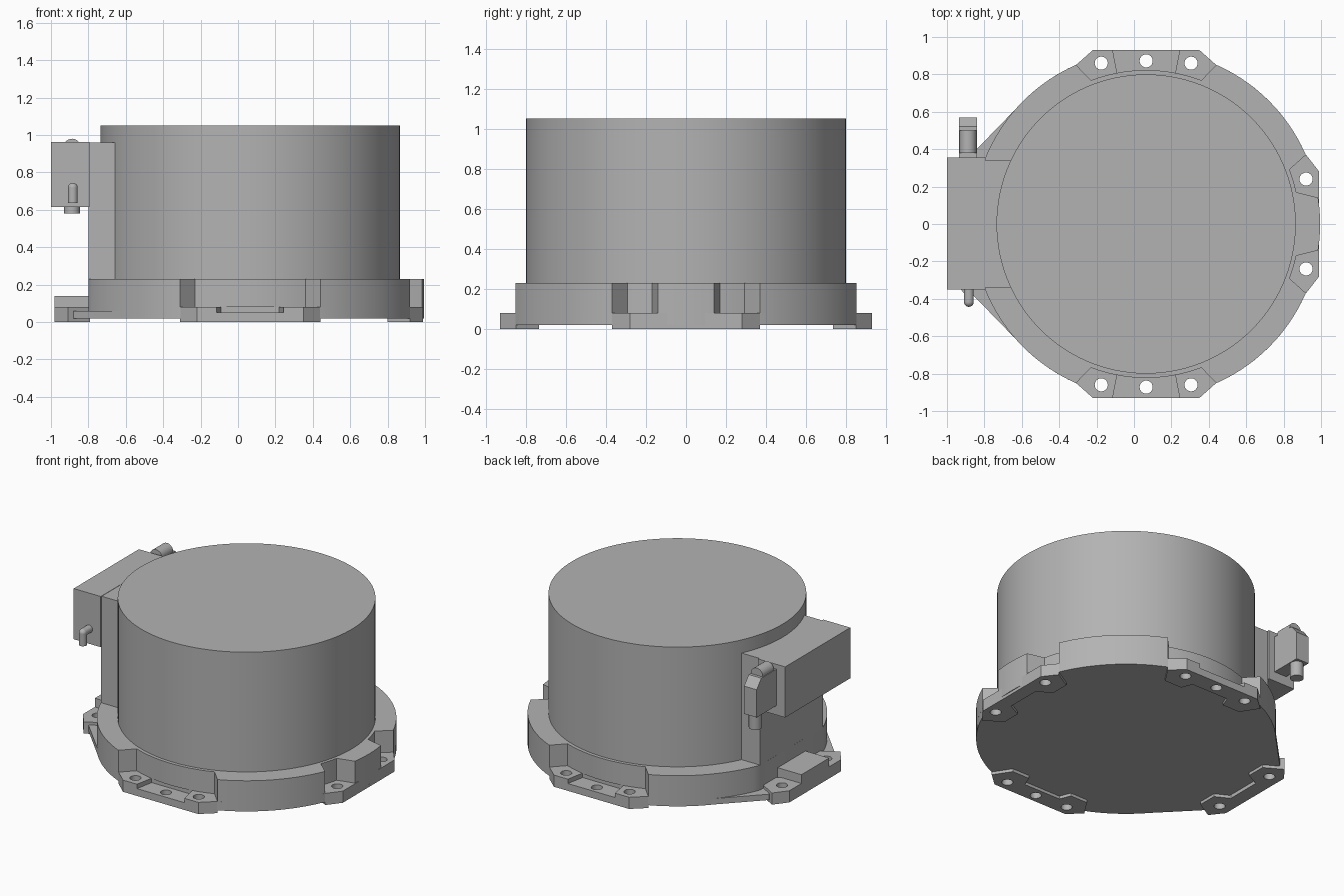
import bpy
import bmesh
from math import cos, sin, radians
from mathutils import Matrix, Vector

cube = bpy.data.objects.get("Cube")
if cube:
    bpy.data.objects.remove(cube)

CX = 0.065      # drum axis
R = 0.93        # flange radius

grey = bpy.data.materials.new("plain grey")
grey.use_nodes = True
grey.diffuse_color = (0.45, 0.45, 0.45, 1)
grey.node_tree.nodes["Principled BSDF"].inputs["Base Color"].default_value = grey.diffuse_color


def arc(r, a0, a1):
    n = max(2, round(abs(a1 - a0) / 3))
    angles = [radians(a0 + (a1 - a0) * i / n) for i in range(n + 1)]
    return [(r * cos(a), r * sin(a)) for a in angles]


def mirrored(half):
    """Close a +y half outline with its -y reflection."""
    return half + [(x, -y) for x, y in reversed(half) if abs(y) > 1e-5]


def add_prism(bm, outline, z0, z1):
    """Extrude an outline, given about the drum axis, from z0 to z1."""
    face = bm.faces.new([bm.verts.new((x + CX, y, z0)) for x, y in outline])
    new = bmesh.ops.extrude_face_region(bm, geom=[face])["geom"]
    verts = [g for g in new if isinstance(g, bmesh.types.BMVert)]
    bmesh.ops.translate(bm, verts=verts, vec=(0, 0, z1 - z0))


def add_rod(bm, a, b, r, n=24):
    a, b = Vector(a), Vector(b)
    turn = (b - a).to_track_quat("Z", "Y").to_matrix().to_4x4()
    bmesh.ops.create_cone(bm, cap_ends=True, segments=n, radius1=r, radius2=r,
                          depth=(b - a).length,
                          matrix=Matrix.Translation((a + b) / 2) @ turn)


def finish(mesh):
    mesh.shade_smooth()
    mesh.set_sharp_from_angle(angle=radians(30))


def make(name, bm):
    bmesh.ops.recalc_face_normals(bm, faces=bm.faces)
    mesh = bpy.data.meshes.new(name)
    bm.to_mesh(mesh)
    bm.free()
    mesh.materials.append(grey)
    finish(mesh)
    obj = bpy.data.objects.new(name, mesh)
    bpy.context.collection.objects.link(obj)
    return obj


def prism(name, outline, z0, z1):
    bm = bmesh.new()
    add_prism(bm, outline, z0, z1)
    return make(name, bm)


def box(name, x0, x1, y0, y1, z0, z1):
    outline = [(x0 - CX, y0), (x1 - CX, y0), (x1 - CX, y1), (x0 - CX, y1)]
    return prism(name, outline, z0, z1)


# Drum
prism("drum", arc(0.8, 0, 357), 0.03, 1.05)

# Upper flange, notched above each mounting pad and cut flat on the box side
flange = (arc(R, 0, 8.7) + arc(0.82, 12, 20.8) + arc(R, 23.4, 66.2)
          + arc(0.823, 69, 111) + arc(R, 113.8, 158.5))
prism("upper_flange", mirrored(flange), 0.08, 0.23)

# Lower plate and its straight-sided skirt towards the box
base_parts = [
    prism("base_plate", mirrored(arc(R, 0, 158.5)), 0.02, 0.08),
    prism("base_skirt", mirrored(arc(R, 0, 139) + [(-0.945, 0.36)]), 0.02, 0.06),
]

# Mounting pads
end_pad = [(0.375, 0.85), (0.285, 0.93), (-0.285, 0.93), (-0.375, 0.85), (-0.3, 0.735),
           (-0.17, 0.735), (-0.14, 0.81), (0.14, 0.81), (0.17, 0.735), (0.3, 0.735)]
side_pad = mirrored([(0.83, 0.12), (0.735, 0.17), (0.735, 0.3), (0.855, 0.37), (0.925, 0.28)])
box_pad = [(-x - 0.12, y) for x, y in side_pad]
base_parts += [
    prism("back_pad", end_pad, 0, 0.08),
    prism("front_pad", [(x, -y) for x, y in end_pad], 0, 0.08),
    prism("left_pad", side_pad, 0, 0.08),
    prism("right_pad", box_pad, 0, 0.08),
]
box("right_pad_block", -0.98, -0.79, -0.15, 0.15, 0.07, 0.14)

# Bolt holes and shallow centre pockets
cut = bmesh.new()
for s in (1, -1):
    for x, y in [(-0.24, 0.86), (0, 0.872), (0.24, 0.86), (0.855, 0.24), (-0.96, 0.24)]:
        add_rod(cut, (x + CX, s * y, -0.1), (x + CX, s * y, 0.2), 0.035)
    pocket = [(-0.185, 0.96), (-0.155, 0.805), (0.155, 0.805), (0.185, 0.96)]
    add_prism(cut, [(x, s * y) for x, y in pocket], 0.05, 0.15)
cutter = make("hole_cutter", cut)
cutter.hide_render = True
for part in base_parts:
    mod = part.modifiers.new("holes", "BOOLEAN")
    mod.operation = "DIFFERENCE"
    mod.solver = "EXACT"
    mod.use_self = True
    mod.object = cutter
graph = bpy.context.evaluated_depsgraph_get()
cut_meshes = [bpy.data.meshes.new_from_object(p.evaluated_get(graph)) for p in base_parts]
for part, mesh in zip(base_parts, cut_meshes):
    part.modifiers.clear()
    part.data = mesh
    finish(mesh)
bpy.data.objects.remove(cutter)

# Bracket between drum and junction box
box("box_bracket", -0.8, -0.6, -0.34, 0.34, 0.06, 0.96)
box("junction_box", -1.0, -0.795, -0.35, 0.355, 0.615, 0.962)

# Front elbow spout
spout = bmesh.new()
X = -0.883
add_rod(spout, (X, -0.34, 0.718), (X, -0.417, 0.718), 0.026)
add_rod(spout, (X, -0.417, 0.718), (X, -0.417, 0.635), 0.026)
bmesh.ops.create_uvsphere(spout, u_segments=24, v_segments=12, radius=0.026,
                          matrix=Matrix.Translation((X, -0.417, 0.718)))
make("front_spout", spout)

# Rear connector: chamfered body, top collar and downward plug
body = bmesh.new()
side = [(0.35, 0.68), (0.57, 0.68), (0.57, 0.87), (0.52, 0.93), (0.35, 0.93)]
face = body.faces.new([body.verts.new((-0.935, y, z)) for y, z in side])
new = bmesh.ops.extrude_face_region(body, geom=[face])["geom"]
bmesh.ops.translate(body, vec=(0.095, 0, 0),
                    verts=[g for g in new if isinstance(g, bmesh.types.BMVert)])
make("connector_body", body)
collar = bmesh.new()
add_rod(collar, (-0.887, 0.38, 0.935), (-0.887, 0.5, 0.935), 0.045)
make("connector_collar", collar)
plug = bmesh.new()
add_rod(plug, (-0.887, 0.515, 0.58), (-0.887, 0.515, 0.7), 0.042)
make("connector_plug", plug)
